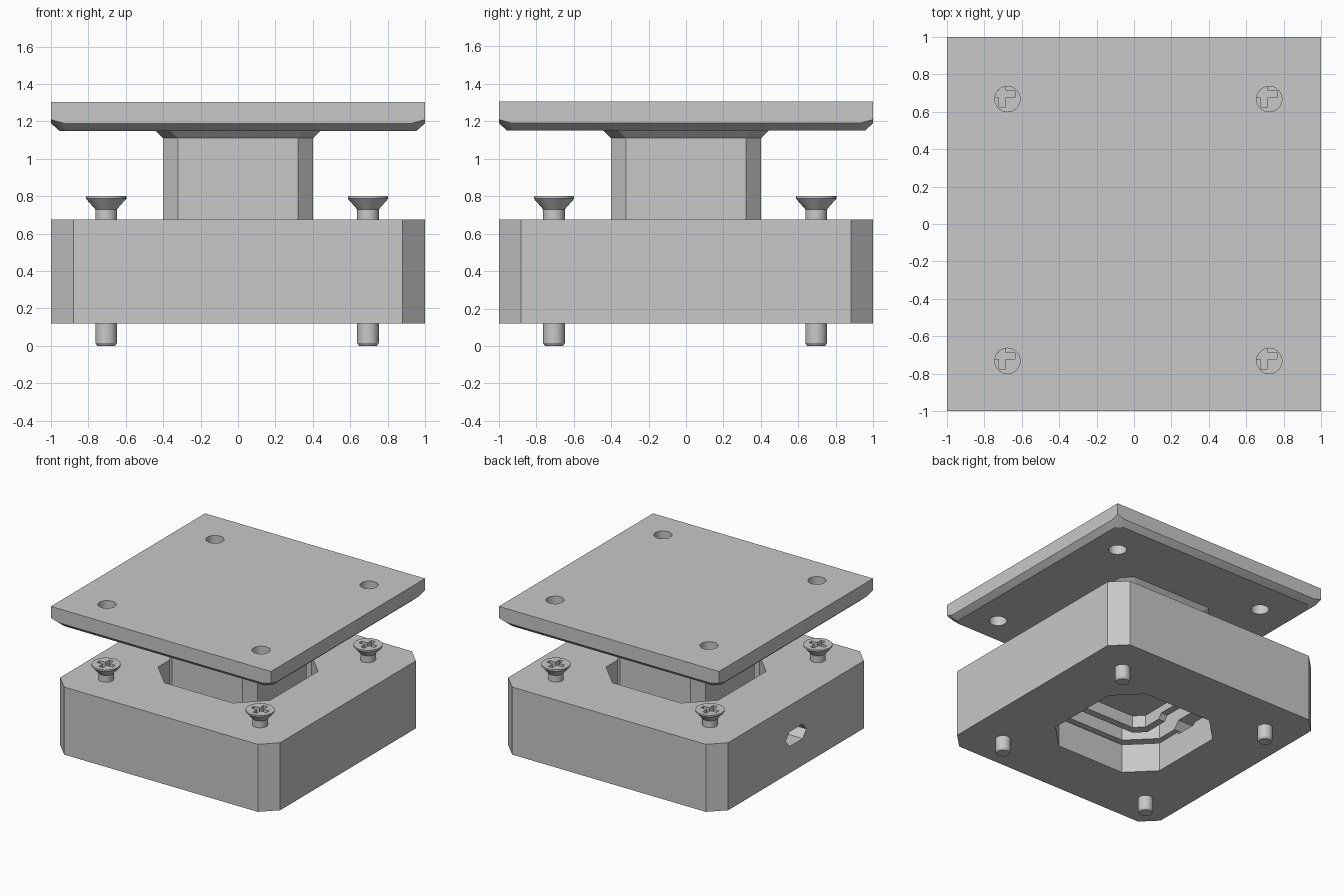
import bpy, bmesh, math
from mathutils import Vector

cube = bpy.data.objects.get("Cube")
if cube:
    bpy.data.objects.remove(cube, do_unlink=True)

grey = bpy.data.materials.new("light_grey")
grey.use_nodes = True
COLOUR = (0.58, 0.58, 0.58, 1)
grey.diffuse_color = COLOUR
grey.node_tree.nodes["Principled BSDF"].inputs["Base Color"].default_value = COLOUR


def make(name, bm):
    bmesh.ops.recalc_face_normals(bm, faces=bm.faces)
    mesh = bpy.data.meshes.new(name)
    bm.to_mesh(mesh)
    bm.free()
    mesh.materials.append(grey)
    obj = bpy.data.objects.new(name, mesh)
    bpy.context.collection.objects.link(obj)
    return obj


def loft(name, rings):
    """Skin a closed solid through matching rings of points."""
    bm = bmesh.new()
    loops = [[bm.verts.new(p) for p in ring] for ring in rings]
    n = len(loops[0])
    for a, b in zip(loops, loops[1:]):
        for i in range(n):
            j = (i + 1) % n
            bm.faces.new((a[i], a[j], b[j], b[i]))
    bm.faces.new(loops[0])
    bm.faces.new(loops[-1])
    return make(name, bm)


def octagon(half, cut, z):
    k = half - cut
    return [(half, -k, z), (half, k, z), (k, half, z), (-k, half, z),
            (-half, k, z), (-half, -k, z), (-k, -half, z), (k, -half, z)]


def circle(x, y, r, z, n=32):
    return [(x + r * math.cos(math.tau * i / n), y + r * math.sin(math.tau * i / n), z)
            for i in range(n)]


def box(name, centre, size):
    bm = bmesh.new()
    bmesh.ops.create_cube(bm, size=1)
    bmesh.ops.scale(bm, vec=size, verts=bm.verts)
    bmesh.ops.translate(bm, vec=centre, verts=bm.verts)
    return make(name, bm)


def carve(obj, cutters):
    """Subtract each cutter, then discard the cutters."""
    for cutter in cutters:
        mod = obj.modifiers.new("cut", "BOOLEAN")
        mod.operation = "DIFFERENCE"
        mod.solver = "EXACT"
        mod.object = cutter
    graph = bpy.context.evaluated_depsgraph_get()
    result = bpy.data.meshes.new_from_object(obj.evaluated_get(graph))
    obj.modifiers.clear()
    obj.data = result
    for cutter in cutters:
        bpy.data.objects.remove(cutter, do_unlink=True)


def grid(dx, dy, pitch=0.7):
    return [(dx + sx * pitch, dy + sy * pitch) for sx in (-1, 1) for sy in (-1, 1)]


def side_slot():
    """Flattened hexagonal slot running along x through the right wall."""
    profile = [(-0.135, 0.40), (-0.085, 0.34), (0.085, 0.34),
               (0.135, 0.40), (0.085, 0.46), (-0.085, 0.46)]
    return loft("slot_cutter", [[(x, y, z) for y, z in profile] for x in (-1.1, -0.3)])


# Top plate: square slab, bevelled underneath with clipped lower corners
bm = bmesh.new()
for sx in (-1, 1):
    for sy in (-1, 1):
        for p in ((1, 1, 1.305), (1, 1, 1.21), (1, 0.93, 1.19), (0.93, 1, 1.19),
                  (0.955, 0.91, 1.15), (0.91, 0.955, 1.15)):
            bm.verts.new(Vector((sx * p[0], sy * p[1], p[2])))
bmesh.ops.convex_hull(bm, input=bm.verts)
bmesh.ops.dissolve_limit(bm, angle_limit=0.01, verts=bm.verts, edges=bm.edges)
top_plate = make("top_plate", bm)
carve(top_plate, [loft("hole_cutter", [circle(x, y, 0.068, 1.0), circle(x, y, 0.068, 1.4)])
                  for x, y in grid(0.023, -0.032)])

# Neck: clipped square column flaring into the plate, recessed underneath
neck = loft("neck", [octagon(0.40, 0.08, 0.42), octagon(0.40, 0.08, 1.11),
                     octagon(0.44, 0.08, 1.15)])
carve(neck, [loft("recess_cutter", [octagon(0.34, 0.07, 0.3), octagon(0.34, 0.07, 0.52)]),
             side_slot()])

# Base block: clipped corners, stepped octagonal opening and side slot
base_block = loft("base_block", [octagon(1, 0.12, 0.12), octagon(1, 0.12, 0.675)])
opening = loft("opening_cutter", [octagon(0.51, 0.2, 0.0), octagon(0.51, 0.2, 0.36),
                                  octagon(0.56, 0.2, 0.36), octagon(0.56, 0.2, 0.40),
                                  octagon(0.51, 0.2, 0.40), octagon(0.51, 0.2, 0.8)])
carve(base_block, [opening, side_slot()])

# Countersunk screws with cross recesses
SCREW = [(0.048, 0), (0.058, 0.015), (0.058, 0.73), (0.108, 0.787), (0.108, 0.80)]
screws = []
for i, (x, y) in enumerate(grid(-0.005, -0.005)):
    screw = loft(f"screw_{i + 1}", [circle(x, y, r, z) for r, z in SCREW])
    carve(screw, [box("cross_cutter", (x, y, 0.80), (0.14, 0.035, 0.1)),
                  box("cross_cutter", (x, y, 0.80), (0.035, 0.14, 0.1))])
    screws.append(screw)

# Smooth the round parts, keeping the hard edges
bpy.ops.object.select_all(action="DESELECT")
for obj in screws + [top_plate]:
    obj.select_set(True)
bpy.context.view_layer.objects.active = top_plate
bpy.ops.object.shade_smooth_by_angle(angle=math.radians(25))
bpy.ops.object.select_all(action="DESELECT")
